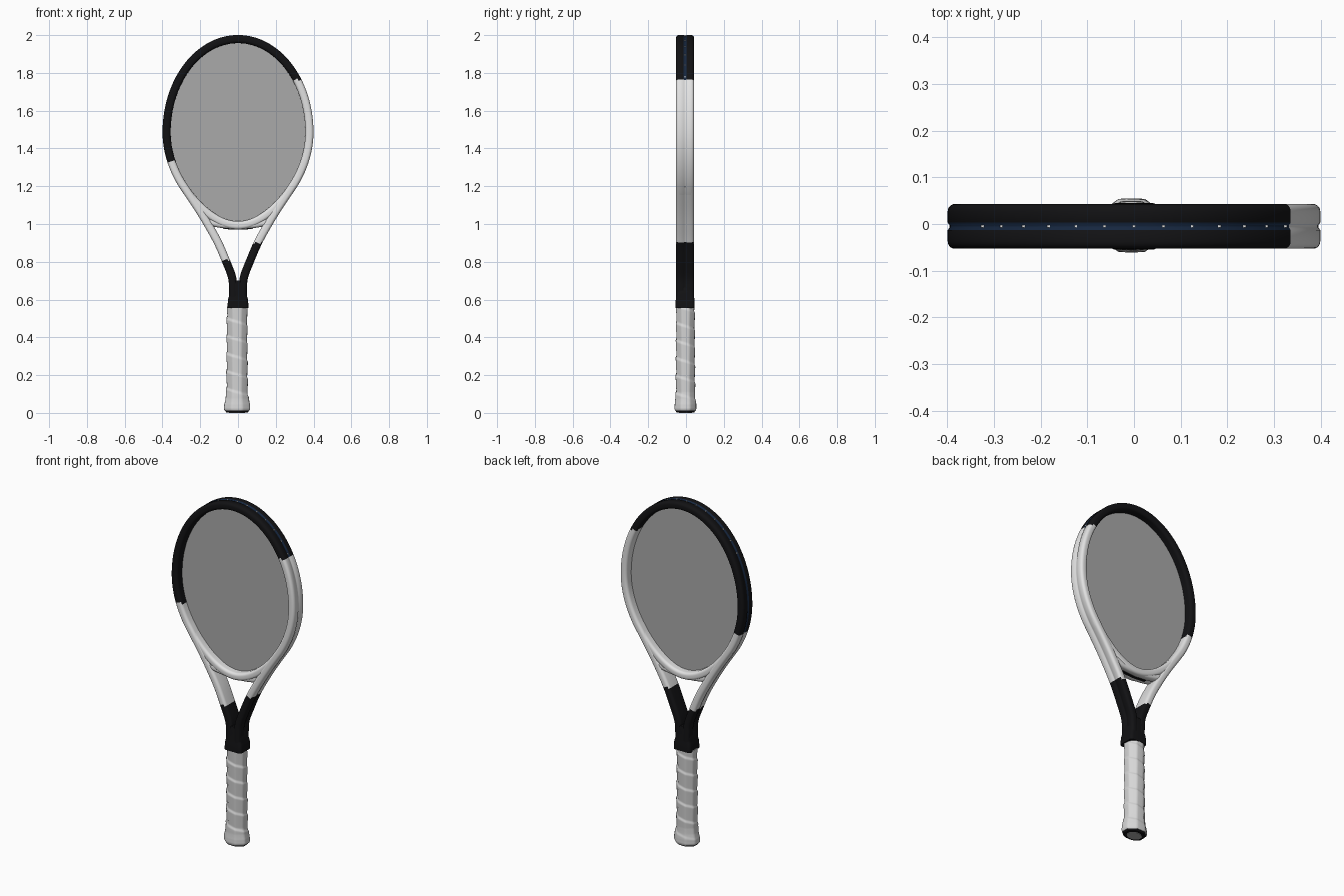
import bpy, bmesh, math
from mathutils import Vector

if "Cube" in bpy.data.objects:
    bpy.data.objects.remove(bpy.data.objects["Cube"], do_unlink=True)


def material(name, rgb):
    m = bpy.data.materials.new(name)
    m.use_nodes = True
    m.diffuse_color = (*rgb, 1)
    bsdf = m.node_tree.nodes["Principled BSDF"]
    bsdf.inputs["Base Color"].default_value = (*rgb, 1)
    bsdf.inputs["Roughness"].default_value = 0.5
    return m


WHITE = material("frame_white", (0.76, 0.76, 0.76))
BLACK = material("frame_black", (0.006, 0.006, 0.007))
NAVY = material("groove_navy", (0.008, 0.02, 0.05))
GRIP = material("grip_pale_grey", (0.68, 0.68, 0.68))
STRING = material("string_grey", (0.4, 0.4, 0.4))

Y0 = -0.005                      # depth centre of the frame
CZ, A, B = 1.486, 0.378, 0.493   # head centre and half sizes


def finish(name, bm, mats, angle=40):
    bmesh.ops.recalc_face_normals(bm, faces=bm.faces)
    me = bpy.data.meshes.new(name)
    bm.to_mesh(me)
    bm.free()
    for m in mats:
        me.materials.append(m)
    ob = bpy.data.objects.new(name, me)
    bpy.context.collection.objects.link(ob)
    bpy.ops.object.select_all(action='DESELECT')
    ob.select_set(True)
    bpy.context.view_layer.objects.active = ob
    bpy.ops.object.shade_smooth_by_angle(angle=math.radians(angle))
    return ob


def skin(name, rings, mats, rule=None, angle=40):
    """Join closed rings of points into a capped tube."""
    bm = bmesh.new()
    rows = [[bm.verts.new(p) for p in ring] for ring in rings]
    n = len(rows[0])
    for r0, r1 in zip(rows, rows[1:]):
        for j in range(n):
            k = (j + 1) % n
            f = bm.faces.new((r0[j], r0[k], r1[k], r1[j]))
            if rule:
                f.material_index = rule(f.calc_center_median(), j, n)
    for row in (rows[0], rows[-1]):
        f = bm.faces.new(row)
        if rule:
            f.material_index = rule(f.calc_center_median(), n // 2, n)
    return finish(name, bm, mats, angle)


def egg(t, grow=0.0):
    """Point (x, z) on the head outline, t from the right side upward."""
    c, s = math.cos(t), math.sin(t)
    taper = 1 - 0.18 * s * s if s < 0 else 1
    return Vector(((A + grow) * c * taper, CZ + (B + grow) * s))


def catmull(pts, steps):
    out = []
    for i in range(1, len(pts) - 2):
        p0, p1, p2, p3 = pts[i - 1:i + 3]
        for k in range(steps):
            t = k / steps
            out.append(0.5 * (2 * p1 + (p2 - p0) * t
                              + (2 * p0 - 5 * p1 + 4 * p2 - p3) * t * t
                              + (3 * p1 - p0 - 3 * p2 + p3) * t ** 3))
    out.append(pts[-2])
    return out


def profile(w, h, r=0.016, groove=0.004):
    """Rounded bar section with a groove along the middle of its outer side."""
    half = [(w - groove, 0.003), (w, 0.008)]
    for cu, a0 in ((w - r, 0), (r - w, 90)):
        for k in range(6):
            a = math.radians(a0 + 18 * k)
            half.append((cu + r * math.cos(a), h - r + r * math.sin(a)))
    return half + [(u, -v) for u, v in reversed(half)]


def sweep(name, path, section, mats, rule=None):
    rings = []
    for i, p in enumerate(path):
        d = (path[min(i + 1, len(path) - 1)] - path[max(i - 1, 0)]).normalized()
        n = Vector((-d.y, d.x))
        rings.append([(p.x + n.x * u, Y0 + v, p.y + n.y * u) for u, v in section])
    return skin(name, rings, mats, rule)


# Hoop and arms: one bar running up the left arm, round the head, down the right
low = math.asin(-0.55)
arm = [Vector(p) for p in ((0.215, 1.09), (0.16, 1.0), (0.105, 0.9), (0.062, 0.8),
                           (0.032, 0.72), (0.026, 0.66), (0.025, 0.6), (0.025, 0.57))]
right = catmull([egg(low + 0.06), egg(low)] + arm, 8)
left = [Vector((-p.x, p.y)) for p in reversed(right)]
N = 130
head = [egg(math.pi - low + (2 * low - math.pi) * i / N) for i in range(1, N)]


def frame_colour(c, j, n):
    lower, upper = (0.81, 1.33) if c.x < 0 else (0.9, 1.765)
    if lower < c.z < upper:
        return 0
    return 2 if j in (0, n - 2, n - 1) and c.z > 1 else 1


sweep("hoop_and_arms", left + head + right, profile(0.0215, 0.048),
      [WHITE, BLACK, NAVY], frame_colour)

# Throat bridge closing the head, and the bar that fills its corners
bridge = [egg(low - 0.02 + (-math.pi - 2 * low + 0.04) * i / 40) for i in range(41)]
sweep("throat_bridge", bridge, profile(0.0215, 0.046), [WHITE])
bar = [Vector((x, 0.994 + 0.8 * x * x)) for x in (0.15 - 0.3 * i / 20 for i in range(21))]
sweep("throat_bar", bar, profile(0.021, 0.042), [WHITE])

# Dark grommet strip under the bridge
strip = [Vector((x, 0.974 + 0.8 * x * x)) for x in (0.08 - 0.16 * i / 12 for i in range(13))]
sweep("bridge_grommet_strip", strip, profile(0.004, 0.01, 0.003, 0), [BLACK])

# String bed
bm = bmesh.new()
bed = bm.faces.new([bm.verts.new((p.x, Y0 - 0.002, p.y))
                    for p in (egg(2 * math.pi * i / 96, -0.012) for i in range(96))])
ext = bmesh.ops.extrude_face_region(bm, geom=[bed], use_keep_orig=True)
bmesh.ops.translate(bm, vec=(0, 0.004, 0),
                    verts=[v for v in ext["geom"] if isinstance(v, bmesh.types.BMVert)])
finish("string_bed", bm, [STRING])

# Small pale grommets in the groove over the top of the head
bm = bmesh.new()
for i in range(13):
    p = egg(math.radians(35 + 110 * i / 12), 0.0185)
    cube = bmesh.ops.create_cube(bm, size=0.006)
    bmesh.ops.translate(bm, verts=cube["verts"], vec=(p.x, Y0, p.y))
finish("grommets", bm, [WHITE])


def octagon(hx, hy, z, cx=-0.005, cy=-0.003, n=48, bump=None):
    """Ring of eight flats, with an optional radial bump by angle."""
    ring = []
    for i in range(n):
        a = 2 * math.pi * i / n
        k = 1 / math.cos((a + math.pi / 8) % (math.pi / 4) - math.pi / 8)
        k = 1 + 0.75 * (k - 1)
        b = bump(a, z) if bump else 0
        ring.append((cx + (hx * k + b) * math.cos(a), cy + (hy * k + b) * math.sin(a), z))
    return ring


# Solid throat where the arms meet, with a collar above the grip
def block(w, h, z):
    return [(u, Y0 + v, z) for u, v in profile(w, h, min(0.016, w), 0)]


skin("throat_block", [block(w, h, z) for w, h, z in (
    (0.055, 0.05, 0.555), (0.055, 0.05, 0.575), (0.052, 0.049, 0.605),
    (0.047, 0.047, 0.62), (0.047, 0.047, 0.66), (0.02, 0.046, 0.7))], [BLACK])

# Grip: flared handle with a spiral overlapping wrap
PITCH = 0.093
sizes = [(0.012, 0.066, 0.055), (0.022, 0.07, 0.058), (0.045, 0.068, 0.057),
         (0.075, 0.061, 0.053), (0.11, 0.056, 0.05), (0.3, 0.054, 0.049),
         (0.562, 0.053, 0.048)]


def size_at(z):
    for (z0, x0, y0), (z1, x1, y1) in zip(sizes, sizes[1:]):
        if z <= z1:
            t = max(0, (z - z0) / (z1 - z0))
            return x0 + (x1 - x0) * t, y0 + (y1 - y0) * t
    return sizes[-1][1:]


def wrap(a, z):
    phase = (z / PITCH + a / (2 * math.pi)) % 1
    fade = min(1, max(0, (z - 0.03) / 0.06))
    swell = phase / 0.88 if phase < 0.88 else (1 - phase) / 0.12
    return fade * (0.005 * swell - 0.002)


ROWS = 130
levels = [0.012 + 0.55 * i / ROWS for i in range(ROWS + 1)]
skin("grip", [octagon(*size_at(z), z, bump=wrap) for z in levels], [GRIP], angle=50)

# Butt cap with its inset end plate
skin("butt_cap", [octagon(0.058, 0.047, 0.003), octagon(0.064, 0.053, 0.013)], [BLACK])
skin("butt_plate", [octagon(0.042, 0.034, 0.0), octagon(0.042, 0.034, 0.005)], [STRING])
